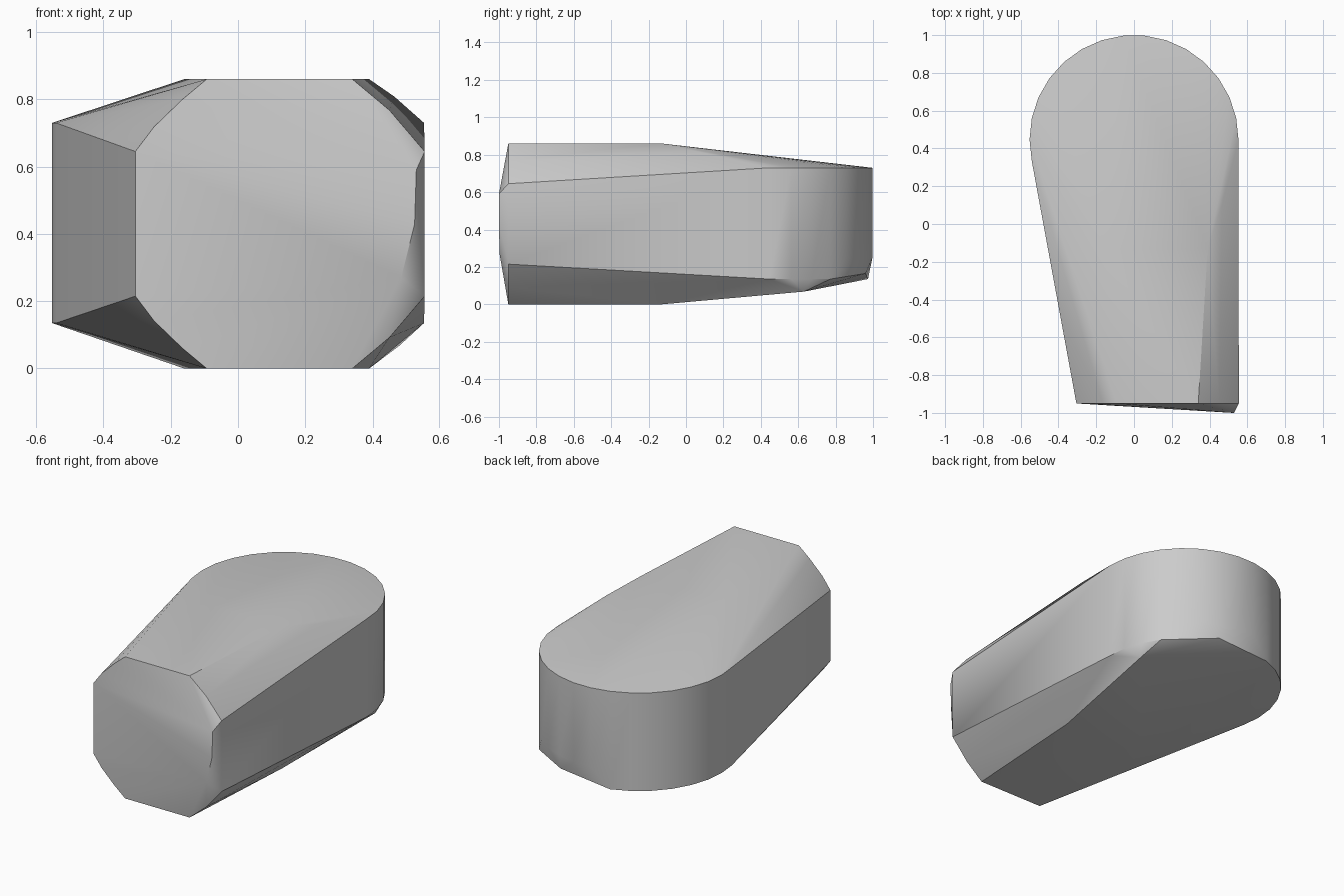
import bpy, bmesh
from math import cos, sin, radians

cube = bpy.data.objects.get("Cube")
if cube:
    bpy.data.objects.remove(cube, do_unlink=True)

MID = 0.43          # height of the horizontal mirror plane
RADIUS = 0.553      # rounded back end
BACK_Y = 0.447

points = []


def mirrored(x, y, h):
    """Add a point above and below the mid plane."""
    points.extend([(x, y, MID + h), (x, y, MID - h)])


# Front end: chamfered octagonal section
for x, h in [(-0.305, 0.215), (-0.25, 0.288), (-0.165, 0.37), (-0.093, 0.43),
             (0.34, 0.43), (0.45, 0.338), (0.555, 0.215)]:
    mirrored(x, -0.95, h)

# Where the flat top and bottom begin to slope
for x in (-0.16, 0.39):
    mirrored(x, -0.13, 0.43)

# Shallow raised tip on the front face
points += [(0.53, -1, 0.59), (0.525, -1, 0.43), (0.485, -0.997, 0.27)]

# Shoulders on the sloping top and bottom
points += [(0.465, 0.1, 0.808), (0.48, 0.63, 0.068)]

# Rounded back end, with a clipped stretch of the lower rim
for step in range(-1, 17):
    a = radians(step * 12)
    x, y = RADIUS * cos(a), BACK_Y + RADIUS * sin(a)
    points.append((x, y, 0.73))
    clipped = 4 <= step <= 8
    points.append((x, y, 0.25 if clipped else 0.135))
points.append((0.17, 0.96, 0.165))

# Wrap one convex skin around the sections
bm = bmesh.new()
for p in points:
    bm.verts.new(p)
hull = bmesh.ops.convex_hull(bm, input=bm.verts[:])
loose = {v for v in hull["geom_interior"] + hull["geom_unused"]
         if isinstance(v, bmesh.types.BMVert) and v.is_valid}
bmesh.ops.delete(bm, geom=list(loose), context="VERTS")
bmesh.ops.dissolve_limit(bm, angle_limit=radians(0.5),
                         verts=bm.verts[:], edges=bm.edges[:])
bmesh.ops.recalc_face_normals(bm, faces=bm.faces[:])
mesh = bpy.data.meshes.new("tapered_body")
bm.to_mesh(mesh)
bm.free()
body = bpy.data.objects.new("tapered_body", mesh)
bpy.context.collection.objects.link(body)

# Plain grey surface
grey = bpy.data.materials.new("light_grey")
grey.use_nodes = True
colour = (0.6, 0.6, 0.6, 1)
grey.diffuse_color = colour
grey.node_tree.nodes["Principled BSDF"].inputs["Base Color"].default_value = colour
mesh.materials.append(grey)

# Smooth the curved wall, keep the rims crisp
bpy.ops.object.select_all(action="DESELECT")
body.select_set(True)
bpy.context.view_layer.objects.active = body
bpy.ops.object.shade_smooth_by_angle(angle=radians(30))
